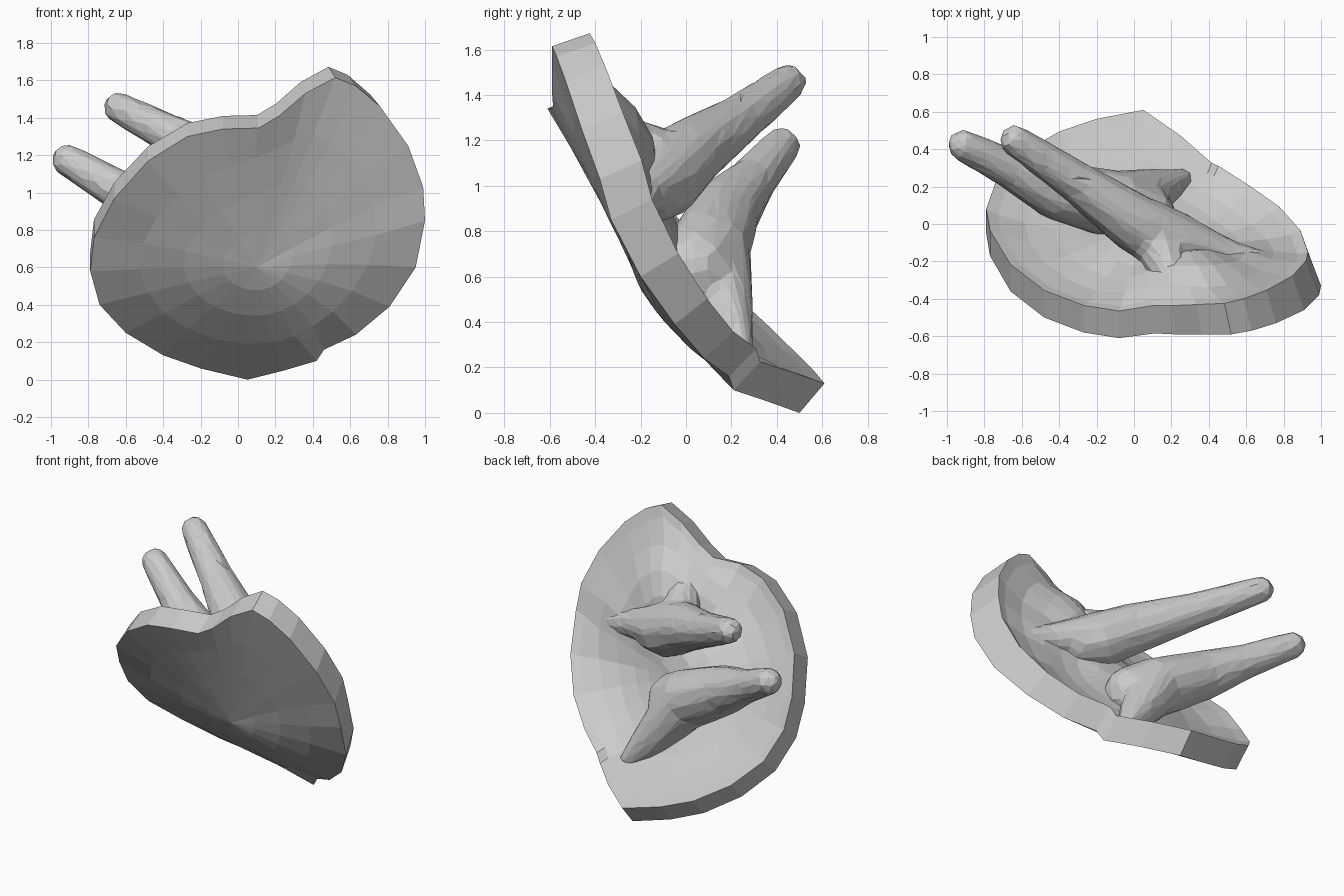
import bpy, bmesh
from math import exp
from mathutils import Vector

if "Cube" in bpy.data.objects:
    bpy.data.objects.remove(bpy.data.objects["Cube"])

# Front edge of the tilted plate, anticlockwise from its lowest point
RIM = [(0.05, 0.5, 0), (0.25, 0.36, 0.05), (0.42, 0.21, 0.1), (0.46, 0.19, 0.16),
       (0.63, 0.08, 0.24), (0.81, -0.05, 0.39), (0.95, -0.2, 0.6), (1.0, -0.33, 0.85),
       (0.99, -0.38, 1.03), (0.91, -0.46, 1.25), (0.76, -0.53, 1.46),
       (0.63, -0.57, 1.57), (0.52, -0.59, 1.615), (0.36, -0.59, 1.53),
       (0.22, -0.59, 1.41), (0.11, -0.585, 1.345), (-0.08, -0.61, 1.34),
       (-0.27, -0.58, 1.3), (-0.48, -0.5, 1.17), (-0.66, -0.36, 0.97),
       (-0.77, -0.17, 0.76), (-0.79, -0.05, 0.58), (-0.74, 0.1, 0.4),
       (-0.6, 0.26, 0.25), (-0.4, 0.38, 0.13), (-0.2, 0.45, 0.06)]
CENTRE = Vector((0.1, -0.22, 0.6))
# Low mounds on the back where the prongs grow: x, z, height, spread
MOUNDS = [(0.28, 1.08, 0.17, 0.33), (0.03, 0.7, 0.14, 0.32), (0.6, 0.9, 0.07, 0.22)]


def make_object(name, bm):
    mesh = bpy.data.meshes.new(name)
    bm.to_mesh(mesh)
    bm.free()
    ob = bpy.data.objects.new(name, mesh)
    bpy.context.collection.objects.link(ob)
    return ob


def thickness(p, t):
    right = max(p.x, 0) * min(1, p.z * 1.5)
    off = Vector((-0.07 * right, 0.11 + 0.035 * min(p.z, 1) + 0.04 * right,
                  0.13 - 0.045 * p.z))
    off *= 1 - 0.25 * min(1, 4 * (1 - t))
    lift = max(h * exp(-((p.x - x) ** 2 + (p.z - z) ** 2) / s ** 2)
               for x, z, h, s in MOUNDS) * min(1, 4 * (1 - t))
    return off + Vector((0, 0.77, 0.63)) * lift


# Curved plate: concentric rings on front and back, joined by the rim
bm = bmesh.new()
n = len(RIM)


def ring(t, back):
    pts = [Vector(r) for r in RIM]
    for _ in range(int((1 - t) * 12)):      # rounder rings towards the middle
        pts = [pts[i] * 0.5 + (pts[i - 1] + pts[(i + 1) % n]) * 0.25 for i in range(n)]
    verts = []
    for r in pts:
        p = CENTRE.lerp(r, t)
        p.y -= 4 * t * (1 - t) * 0.08 * max(0, 1 - r.z)
        verts.append(bm.verts.new(p + thickness(p, t) if back else p))
    return verts


rings = [ring(t, False) for t in (0.25, 0.5, 0.75, 1)]
rings += [ring(t, True) for t in (1, 0.93, 0.8, 0.65, 0.5, 0.35, 0.18)]
for a, b in zip(rings, rings[1:]):
    for i in range(n):
        j = (i + 1) % n
        bm.faces.new((a[i], a[j], b[j], b[i]))
for edge, p in ((rings[0], CENTRE), (rings[-1], CENTRE + thickness(CENTRE, 0))):
    mid = bm.verts.new(p)
    for i in range(n):
        bm.faces.new((edge[i], edge[(i + 1) % n], mid))
bmesh.ops.recalc_face_normals(bm, faces=bm.faces)
make_object("curved_plate", bm)

# Two prongs and their root ridges: chains of x, y, z, radius
CHAINS = [
    [(-0.64, 0.448, 1.455, 0.085), (-0.3, 0.22, 1.28, 0.115), (0, 0.01, 1.14, 0.16),
     (0.2, -0.1, 1.03, 0.18), (0.32, -0.15, 0.98, 0.15)],
    [(-0.915, 0.42, 1.175, 0.087), (-0.65, 0.29, 1.02, 0.11), (-0.4, 0.17, 0.88, 0.16),
     (-0.1, 0.1, 0.72, 0.19), (0.05, 0.04, 0.64, 0.18)],
    [(0.25, -0.1, 1.03, 0.15), (0.5, -0.18, 0.96, 0.1), (0.78, -0.23, 0.89, 0.06)],
    [(0.12, -0.1, 1.12, 0.13), (0.2, -0.28, 1.22, 0.1), (0.3, -0.42, 1.38, 0.05)],
    [(-0.08, 0.11, 0.7, 0.18), (0.12, 0.18, 0.43, 0.12), (0.26, 0.24, 0.26, 0.06)],
]
prongs = bmesh.new()
for chain in CHAINS:
    for ends in zip(chain, chain[1:]):
        part = bmesh.new()
        for x, y, z, r in ends:
            ball = bmesh.ops.create_icosphere(part, subdivisions=2, radius=r)
            bmesh.ops.translate(part, verts=ball["verts"], vec=(x, y, z))
        shell = bmesh.ops.convex_hull(part, input=part.verts)
        inner = {g for g in shell["geom_interior"] if isinstance(g, bmesh.types.BMVert)}
        bmesh.ops.delete(part, geom=list(inner), context='VERTS')
        # Rebuild the hull from its outside points so that it is closed
        clean = bmesh.new()
        for v in part.verts:
            clean.verts.new(v.co)
        part.free()
        bmesh.ops.convex_hull(clean, input=clean.verts)
        bmesh.ops.recalc_face_normals(clean, faces=clean.faces)
        temp = bpy.data.meshes.new("segment")
        clean.to_mesh(temp)
        clean.free()
        prongs.from_mesh(temp)
        bpy.data.meshes.remove(temp)
ob = make_object("prongs_and_roots", prongs)

# Fuse, soften the joints and reduce to irregular facets
remesh = ob.modifiers.new("fuse", 'REMESH')
remesh.mode = 'VOXEL'
remesh.voxel_size = 0.025
smooth = ob.modifiers.new("soften", 'SMOOTH')
smooth.factor = 0.5
smooth.iterations = 5
facets = ob.modifiers.new("facets", 'DECIMATE')
facets.ratio = 0.08
